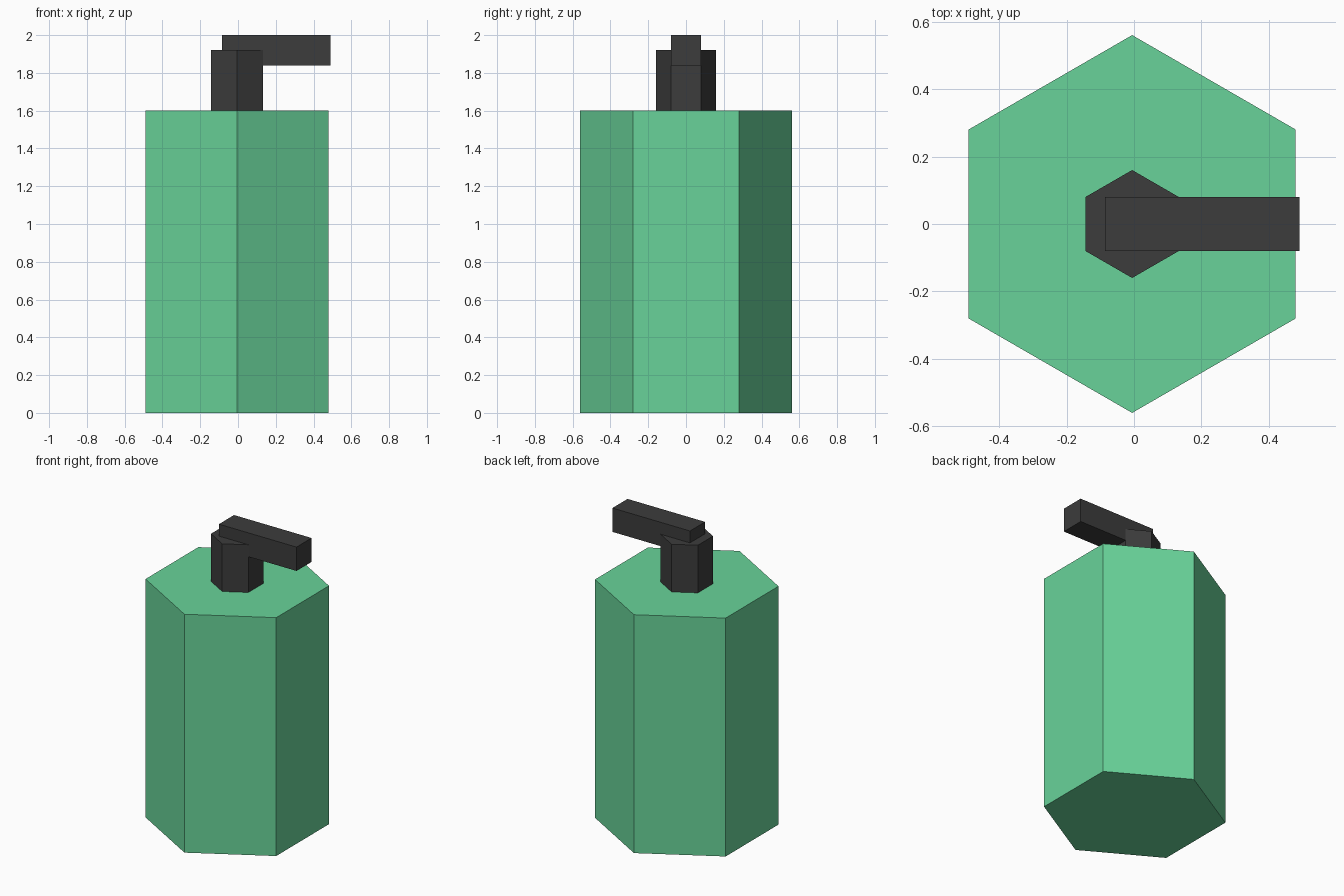
import bpy, math

if "Cube" in bpy.data.objects:
    bpy.data.objects.remove(bpy.data.objects["Cube"])

OFF = -0.0055  # body axis, so the whole model is centred on x


def material(name, rgb):
    m = bpy.data.materials.new(name)
    m.diffuse_color = (*rgb, 1)
    m.use_nodes = True
    m.node_tree.nodes["Principled BSDF"].inputs["Base Color"].default_value = m.diffuse_color
    return m


def finish(name, mat):
    o = bpy.context.object
    o.name = name
    o.data.materials.append(mat)
    return o


def hex_prism(name, radius, z0, z1, mat):
    # six sides, with corners pointing along +y and -y
    bpy.ops.mesh.primitive_cylinder_add(vertices=6, radius=radius, depth=z1 - z0,
                                        location=(OFF, 0, (z0 + z1) / 2))
    return finish(name, mat)


green = material("green", (0.14, 0.65, 0.32))
dark = material("dark", (0.045, 0.045, 0.045))

# Bottle and pump neck
hex_prism("bottle_body", 0.56, 0, 1.6, green)
hex_prism("pump_neck", 0.16, 1.6, 1.92, dark)

# Nozzle bar reaching to the right
bpy.ops.mesh.primitive_cube_add(size=1, location=(OFF + 0.208, 0, 1.92))
nozzle = finish("pump_nozzle", dark)
nozzle.scale = (0.576, 0.16, 0.16)
